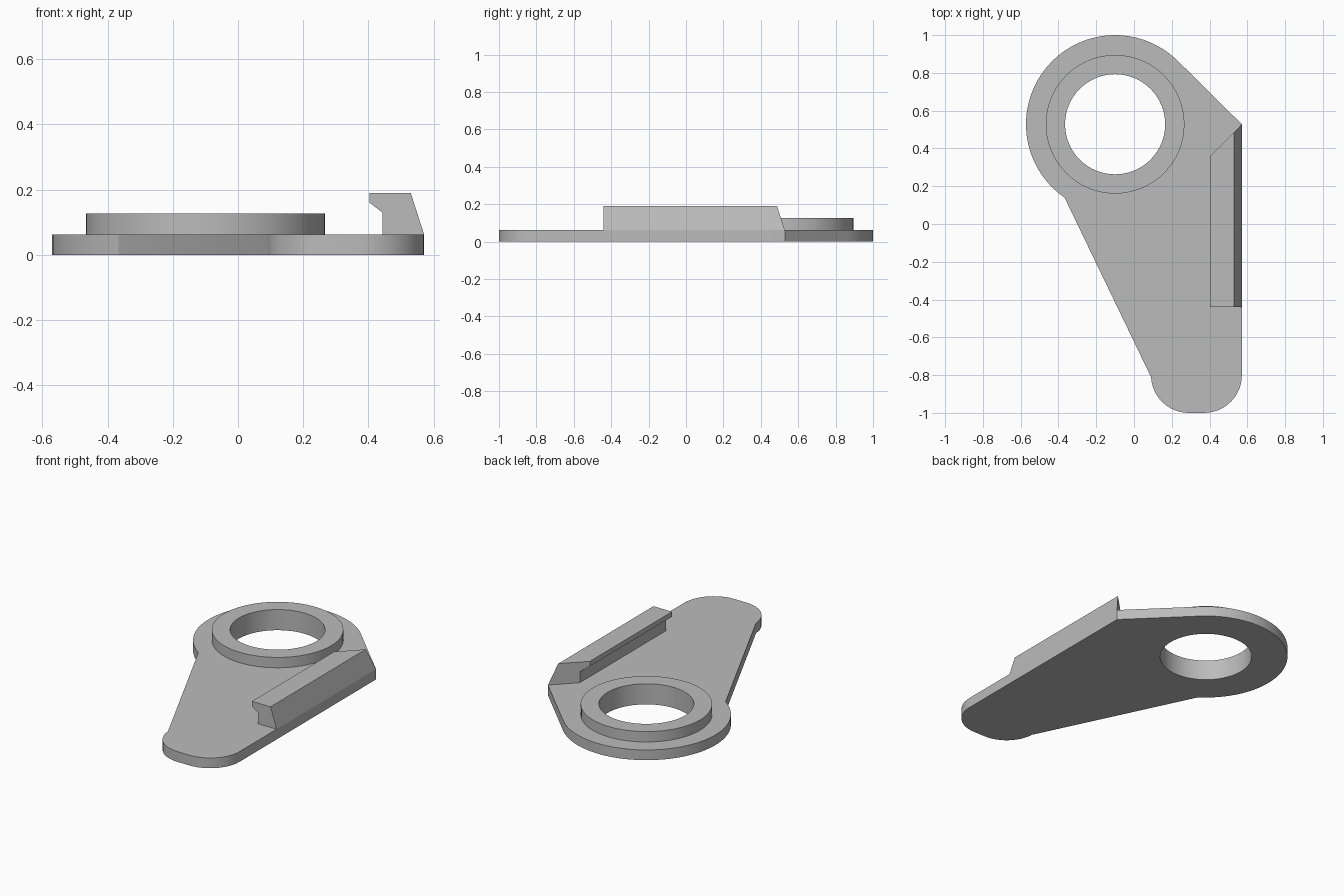
import bpy, bmesh
from math import cos, sin, radians

cube = bpy.data.objects.get("Cube")
if cube:
    bpy.data.objects.remove(cube, do_unlink=True)

grey = bpy.data.materials.new("plain grey")
grey.use_nodes = True
colour = (0.5, 0.5, 0.5, 1)
grey.diffuse_color = colour
grey.node_tree.nodes["Principled BSDF"].inputs["Base Color"].default_value = colour

EYE = (-0.1, 0.528)            # centre of the ring
THICK, RING_TOP, RAIL_TOP = 0.063, 0.127, 0.19
EDGE = 0.571                   # straight left edge of the plate


def arc(centre, radius, start, end, steps):
    angles = [radians(start + (end - start) * i / steps) for i in range(steps + 1)]
    return [(centre[0] + radius * cos(a), centre[1] + radius * sin(a)) for a in angles]


def circle(radius):
    return arc(EYE, radius, 0, 360, 64)[:-1]


def finish(bm, name):
    bmesh.ops.recalc_face_normals(bm, faces=bm.faces)
    mesh = bpy.data.meshes.new(name)
    bm.to_mesh(mesh)
    bm.free()
    mesh.materials.append(grey)
    obj = bpy.data.objects.new(name, mesh)
    bpy.context.collection.objects.link(obj)
    bpy.ops.object.select_all(action='DESELECT')
    obj.select_set(True)
    bpy.context.view_layer.objects.active = obj
    bpy.ops.object.shade_smooth_by_angle(angle=radians(20))
    return obj


def slab(name, loops, bottom, top):
    """Fill nested outlines and extrude them upwards."""
    bm = bmesh.new()
    for loop in loops:
        verts = [bm.verts.new((x, y, bottom)) for x, y in loop]
        for a, b in zip(verts, verts[1:] + verts[:1]):
            bm.edges.new((a, b))
    bmesh.ops.triangle_fill(bm, edges=bm.edges[:], use_beauty=True, normal=(0, 0, 1))
    grown = bmesh.ops.extrude_face_region(bm, geom=bm.faces[:], use_keep_orig=True)
    moved = [g for g in grown["geom"] if isinstance(g, bmesh.types.BMVert)]
    bmesh.ops.translate(bm, verts=moved, vec=(0, 0, top - bottom))
    return finish(bm, name)


# Base plate: round eye, pointed shoulder and rounded toe
outline = arc(EYE, 0.472, 45, 235.5, 36)
outline += arc((0.29, -0.8), 0.2, 183, 270, 12)
outline += arc((EDGE - 0.2, -0.8), 0.2, 270, 360, 12)
outline.append((EDGE, EYE[1]))
slab("base_plate", [outline, circle(0.265)], 0, THICK)

# Raised collar around the hole
slab("raised_collar", [circle(0.367), circle(0.265)], THICK, RING_TOP)

# Hooked rail: square front end, back end mitred at 45 degrees
profile = [(0.443, THICK), (0.443, 0.13), (0.403, 0.16),
           (0.403, RAIL_TOP), (0.53, RAIL_TOP), (EDGE, THICK)]
bm = bmesh.new()
front = [bm.verts.new((x, -0.44, z)) for x, z in profile]
back = [bm.verts.new((x, x - EDGE + EYE[1], z)) for x, z in profile]
bm.faces.new(front)
bm.faces.new(back[::-1])
for i in range(len(profile)):
    j = (i + 1) % len(profile)
    bm.faces.new((front[i], back[i], back[j], front[j]))
finish(bm, "hooked_rail")
